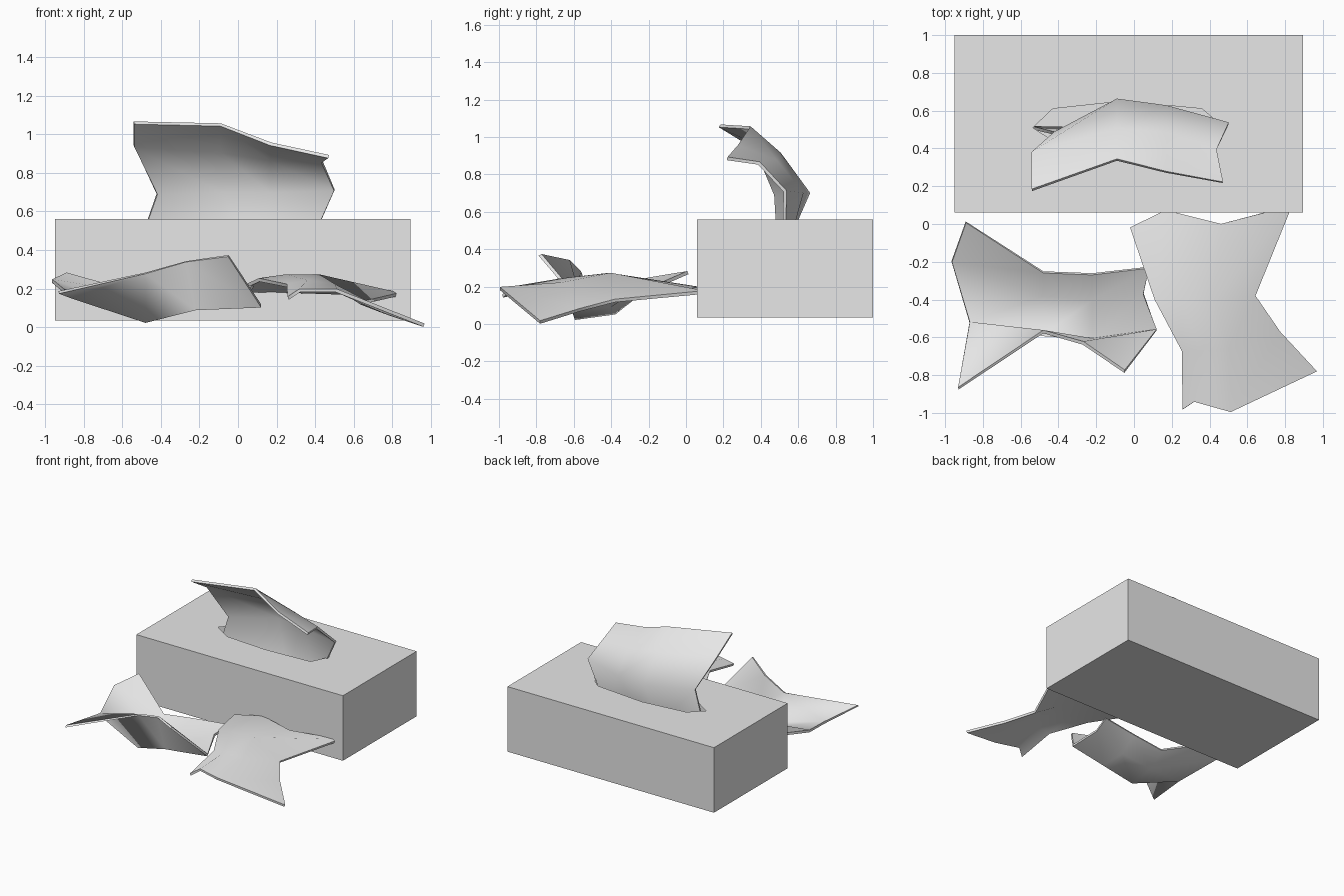
import bpy, bmesh, math

if "Cube" in bpy.data.objects:
    bpy.data.objects.remove(bpy.data.objects["Cube"], do_unlink=True)

# One plain grey for everything
grey = bpy.data.materials.new("plain_grey")
grey.use_nodes = True
colour = (0.8, 0.8, 0.8, 1)
grey.diffuse_color = colour
grey.node_tree.nodes["Principled BSDF"].inputs["Base Color"].default_value = colour


def add_object(name, bm):
    mesh = bpy.data.meshes.new(name)
    bm.to_mesh(mesh)
    bm.free()
    mesh.materials.append(grey)
    obj = bpy.data.objects.new(name, mesh)
    bpy.context.collection.objects.link(obj)
    return obj


def add_sheet(name, rows, thickness=0.018):
    """Loft a thin sheet of paper through rows of points."""
    bm = bmesh.new()
    grid = [[bm.verts.new(p) for p in row] for row in rows]
    for a, b in zip(grid, grid[1:]):
        for i in range(len(a) - 1):
            bm.faces.new((a[i], a[i + 1], b[i + 1], b[i]))
    bmesh.ops.recalc_face_normals(bm, faces=bm.faces)
    obj = add_object(name, bm)
    solid = obj.modifiers.new("thickness", "SOLIDIFY")
    solid.thickness = thickness
    solid.offset = 0
    bpy.ops.object.select_all(action="DESELECT")
    obj.select_set(True)
    bpy.context.view_layer.objects.active = obj
    bpy.ops.object.modifier_apply(modifier=solid.name)
    bpy.ops.object.shade_smooth_by_angle(angle=math.radians(60))
    return obj


# Hollow box with an eight-sided opening in its lid
left, right, front, back, base, lid = -0.95, 0.895, 0.06, 1.0, 0.035, 0.56
corners = [(left, front), (right, front), (right, back), (left, back)]
opening = [(-0.535, 0.51), (-0.43, 0.61), (-0.06, 0.65), (0.36, 0.61),
           (0.43, 0.55), (0.36, 0.41), (-0.03, 0.39), (-0.39, 0.415)]
bm = bmesh.new()
low = [bm.verts.new((x, y, base)) for x, y in corners]
high = [bm.verts.new((x, y, lid)) for x, y in corners]
slot = [bm.verts.new((x, y, lid)) for x, y in opening]
bm.faces.new(low[::-1])
for i in range(4):
    j = (i + 1) % 4
    bm.faces.new((low[i], low[j], high[j], high[i]))
rim = [bm.edges.get((high[i], high[i - 1])) for i in range(4)]
rim += [bm.edges.new((slot[i], slot[i - 1])) for i in range(len(slot))]
bmesh.ops.triangle_fill(bm, edges=rim, use_beauty=True)
bmesh.ops.recalc_face_normals(bm, faces=bm.faces)
add_object("tissue_box", bm)

# Tissue rising out of the opening and curling forward
add_sheet("standing_tissue", [
    [(-0.54, 0.18, 1.06), (-0.09, 0.34, 1.05), (0.17, 0.275, 0.95), (0.47, 0.22, 0.885)],
    [(-0.54, 0.375, 0.94), (-0.09, 0.5, 0.91), (0.17, 0.48, 0.87), (0.435, 0.39, 0.86)],
    [(-0.42, 0.48, 0.69), (-0.09, 0.655, 0.7), (0.17, 0.62, 0.7), (0.5, 0.53, 0.71)],
    [(-0.54, 0.51, 0.35), (-0.12, 0.5, 0.35), (0.1, 0.5, 0.35), (0.34, 0.52, 0.35)],
])

# Crumpled tissue whose front edge folds upward
add_sheet("folded_tissue", [
    [(-0.93, -0.87, 0.18), (-0.48, -0.57, 0.28), (-0.27, -0.63, 0.34), (-0.05, -0.78, 0.37)],
    [(-0.87, -0.52, 0.16), (-0.48, -0.59, 0.03), (-0.22, -0.61, 0.095), (0.12, -0.56, 0.11)],
    [(-0.965, -0.2, 0.24), (-0.48, -0.38, 0.06), (-0.22, -0.4, 0.1), (0.05, -0.37, 0.18)],
    [(-0.89, 0.01, 0.275), (-0.48, -0.255, 0.16), (-0.22, -0.265, 0.2), (0.08, -0.23, 0.215)],
])

# Flatter tissue draped in front of the box
add_sheet("draped_tissue", [
    [(0.26, -0.98, 0.15), (0.32, -0.94, 0.19), (0.51, -0.995, 0.19), (0.965, -0.78, 0.01)],
    [(0.255, -0.67, 0.215), (0.36, -0.67, 0.235), (0.5, -0.66, 0.215), (0.77, -0.57, 0.075)],
    [(0.11, -0.4, 0.245), (0.25, -0.41, 0.265), (0.42, -0.4, 0.265), (0.64, -0.38, 0.125)],
    [(-0.02, -0.02, 0.185), (0.167, 0.073, 0.19), (0.46, 0, 0.18), (0.835, 0.098, 0.17)],
])
